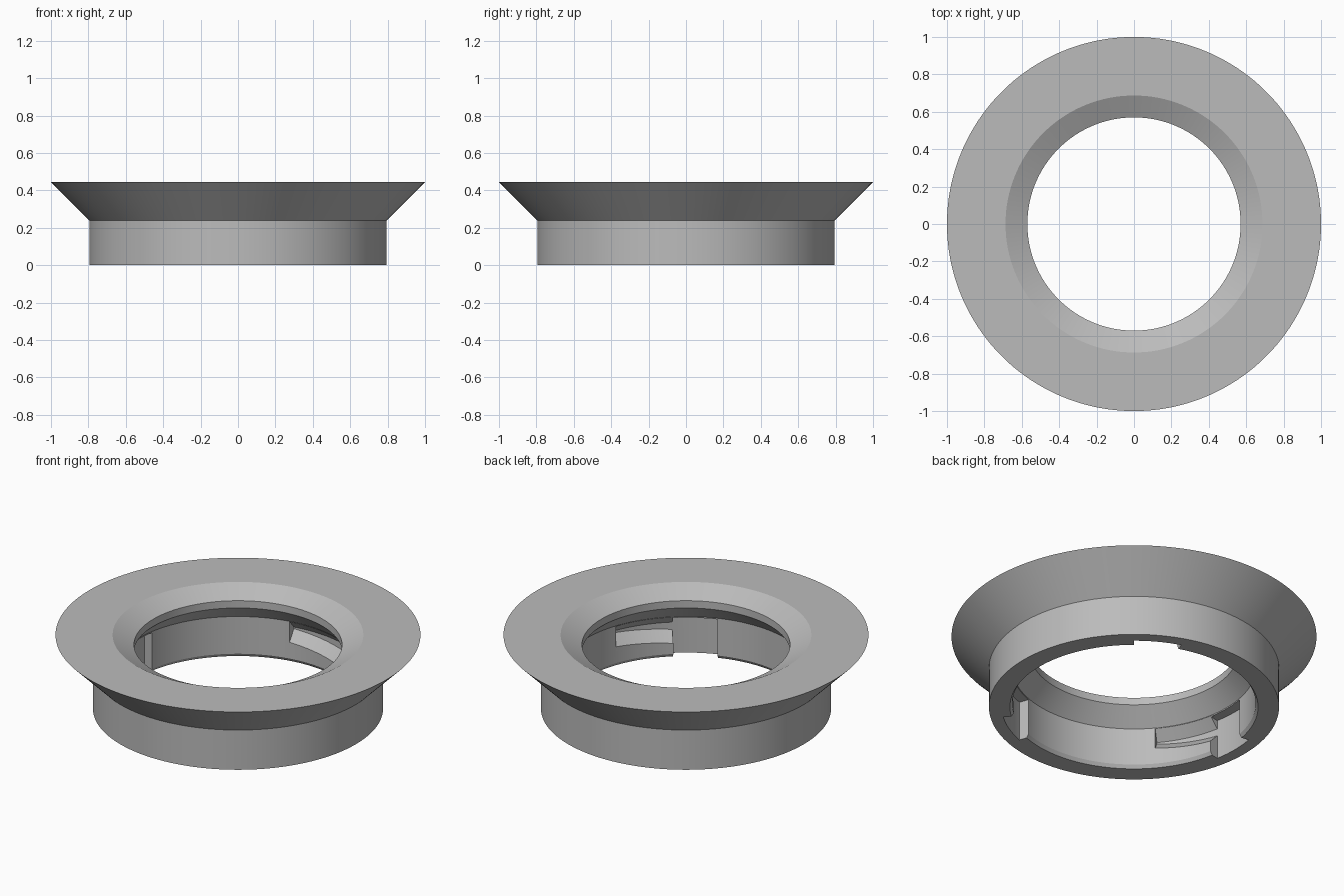
import bpy, bmesh, math

if "Cube" in bpy.data.objects:
    bpy.data.objects.remove(bpy.data.objects["Cube"])

SEG = 180

grey = bpy.data.materials.new("plain_grey")
grey.diffuse_color = (0.5, 0.5, 0.5, 1)
grey.use_nodes = True
grey.node_tree.nodes["Principled BSDF"].inputs["Base Color"].default_value = grey.diffuse_color


def make_object(name, bm):
    bmesh.ops.recalc_face_normals(bm, faces=bm.faces)
    me = bpy.data.meshes.new(name)
    bm.to_mesh(me)
    bm.free()
    me.materials.append(grey)
    ob = bpy.data.objects.new(name, me)
    bpy.context.collection.objects.link(ob)
    return ob


def sweep(name, section, start=0, end=360, steps=SEG):
    """Sweep section(t) -> [(radius, z)] round the z axis, closed or as a sector."""
    closed = end - start == 360
    bm = bmesh.new()
    rings = []
    for i in range(steps if closed else steps + 1):
        t = i / steps
        a = math.radians(start + (end - start) * t)
        rings.append([bm.verts.new((r * math.cos(a), r * math.sin(a), z))
                      for r, z in section(t)])
    n = len(rings[0])
    for i in range(steps):
        a, b = rings[i], rings[(i + 1) % len(rings)]
        for j in range(n):
            k = (j + 1) % n
            bm.faces.new((a[j], a[k], b[k], b[j]))
    if not closed:
        bm.faces.new(rings[0])
        bm.faces.new(rings[-1])
    return make_object(name, bm)


# flanged ring: straight collar, flared rim, funnel mouth and wider socket below
PROFILE = [(0.68, 0), (0.795, 0), (0.795, 0.24), (1.0, 0.445), (0.687, 0.445),
           (0.57, 0.386), (0.57, 0.342), (0.667, 0.245), (0.667, 0.02)]
ring = sweep("flanged_ring", lambda t: PROFILE)


# twist-lock slots: an open entry from below, then a channel with a rising floor
def entry_section(t):
    return [(0.6, -0.05), (0.725, -0.05), (0.725, 0.238), (0.6, 0.238)]


def channel_section(t):
    lip = 0.082 + 0.036 * t
    return [(0.62, lip - 0.047), (0.725, lip + 0.058), (0.725, 0.186),
            (0.668, 0.243), (0.62, 0.243)]


cutters = []
for start in (50, 170, 290):
    cutters.append(sweep("slot_entry_cutter", entry_section, start, start + 21, 12))
    cutters.append(sweep("slot_channel_cutter", channel_section, start + 19.3, start + 50, 16))

bpy.context.view_layer.objects.active = ring
ring.select_set(True)
for c in cutters:
    mod = ring.modifiers.new("slot", 'BOOLEAN')
    mod.operation = 'DIFFERENCE'
    mod.solver = 'EXACT'
    mod.object = c
    bpy.ops.object.modifier_apply(modifier=mod.name)
for c in cutters:
    bpy.data.objects.remove(c)

bpy.ops.object.shade_smooth_by_angle(angle=math.radians(20))
